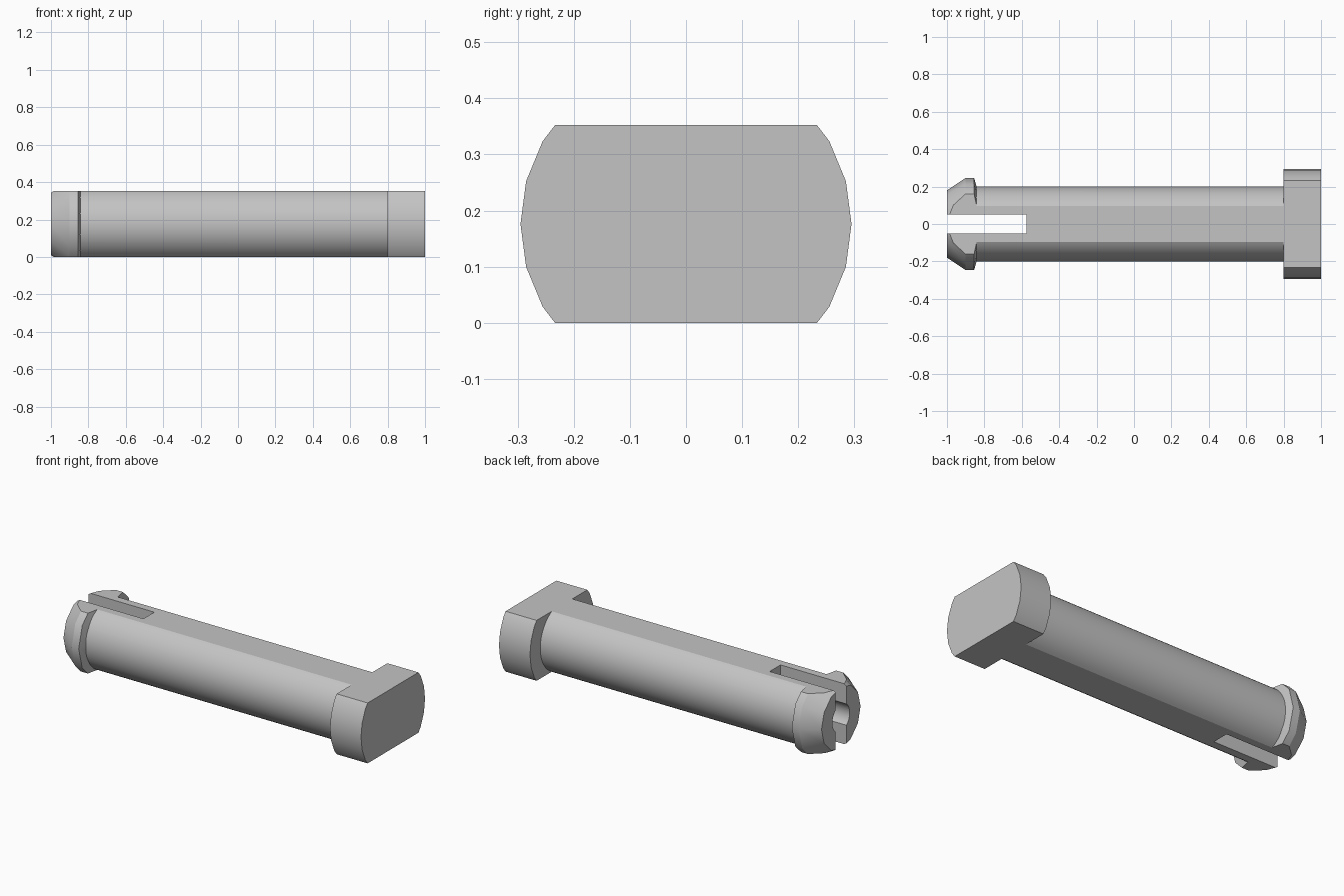
import bpy
import bmesh
from math import cos, sin, tau, radians

cube = bpy.data.objects.get("Cube")
if cube:
    bpy.data.objects.remove(cube, do_unlink=True)

HEIGHT = 0.352
AXIS = HEIGHT / 2
SLOT_END = -0.575

steel = bpy.data.materials.new("grey_steel")
steel.use_nodes = True
GREY = (0.55, 0.55, 0.55, 1)
steel.diffuse_color = GREY
steel.node_tree.nodes["Principled BSDF"].inputs["Base Color"].default_value = GREY


def add_object(name, bm):
    bmesh.ops.recalc_face_normals(bm, faces=bm.faces)
    mesh = bpy.data.meshes.new(name)
    bm.to_mesh(mesh)
    bm.free()
    mesh.materials.append(steel)
    obj = bpy.data.objects.new(name, mesh)
    bpy.context.collection.objects.link(obj)
    return obj


def turned(name, profile, sides):
    """Turn (x, radius) points around the long axis, with closed ends."""
    bm = bmesh.new()
    rings = [[bm.verts.new((x, r * cos(tau * i / sides), AXIS + r * sin(tau * i / sides)))
              for i in range(sides)] for x, r in profile]
    for a, b in zip(rings, rings[1:]):
        for i in range(sides):
            j = (i + 1) % sides
            bm.faces.new((a[i], a[j], b[j], b[i]))
    bm.faces.new(rings[0])
    bm.faces.new(rings[-1])
    return add_object(name, bm)


def box(name, x0, x1, width, z0, z1):
    bm = bmesh.new()
    bmesh.ops.create_cube(bm, size=1)
    bmesh.ops.scale(bm, vec=(x1 - x0, width, z1 - z0), verts=bm.verts)
    bmesh.ops.translate(bm, vec=((x0 + x1) / 2, 0, (z0 + z1) / 2), verts=bm.verts)
    return add_object(name, bm)


def combine(target, other, operation):
    """Apply a boolean and drop the helper solid."""
    mod = target.modifiers.new(operation.lower(), "BOOLEAN")
    mod.operation = operation
    mod.solver = "EXACT"
    mod.object = other
    bpy.context.view_layer.objects.active = target
    bpy.ops.object.modifier_apply(modifier=mod.name)
    bpy.data.objects.remove(other, do_unlink=True)


# Shaft, head and barbed tip joined into one solid
pin = turned("slotted_pin", [(-0.86, 0.2), (0.9, 0.2)], 64)
combine(pin, turned("head", [(0.8, 0.295), (1, 0.295)], 24), "UNION")
barb = [(-1, 0.18), (-0.9, 0.247), (-0.855, 0.247), (-0.84, 0.195), (-0.8, 0.15)]
combine(pin, turned("barbed_tip", barb, 12), "UNION")

# Flats above and below, then the slot and bore between the prongs
combine(pin, box("flats", -1.2, 1.2, 1, 0, HEIGHT), "INTERSECT")
combine(pin, box("slot", -1.2, SLOT_END, 0.1, -0.2, 0.6), "DIFFERENCE")
combine(pin, turned("bore", [(-1.2, 0.08), (SLOT_END, 0.08)], 32), "DIFFERENCE")

# Smooth round surfaces, crisp flats and corners
bm = bmesh.new()
bm.from_mesh(pin.data)
for face in bm.faces:
    face.material_index = 0
    face.smooth = abs(face.normal.z) < 0.999
for edge in bm.edges:
    corner = len(edge.link_faces) == 2 and edge.calc_face_angle(0) > radians(31)
    edge.smooth = not corner and all(f.smooth for f in edge.link_faces)
bm.to_mesh(pin.data)
bm.free()
